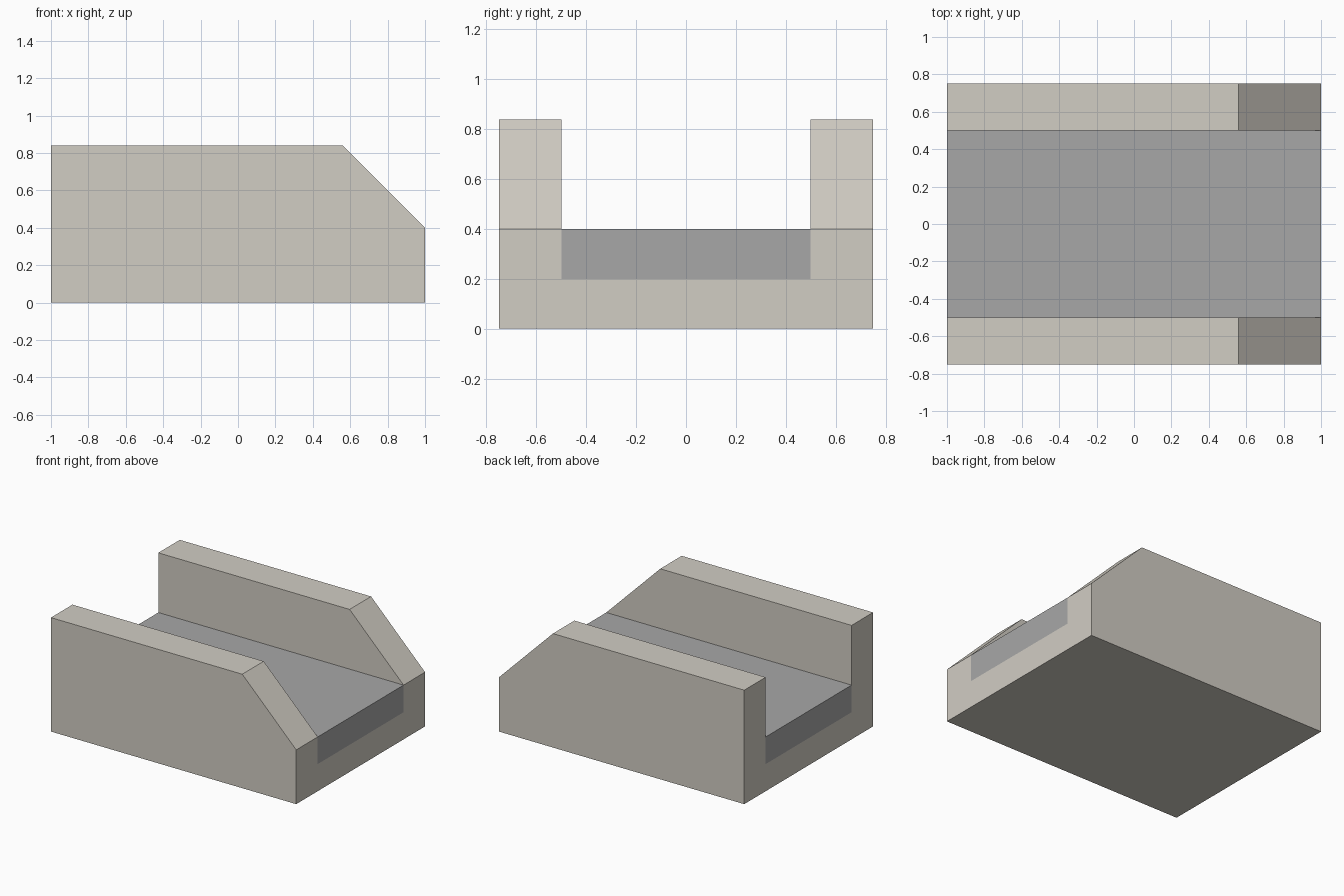
import bpy, bmesh
from mathutils import Vector

if "Cube" in bpy.data.objects:
    bpy.data.objects.remove(bpy.data.objects["Cube"])


def material(name, rgb):
    m = bpy.data.materials.new(name)
    m.diffuse_color = (*rgb, 1.0)
    m.use_nodes = True
    m.node_tree.nodes["Principled BSDF"].inputs["Base Color"].default_value = m.diffuse_color
    return m


def extrude_along_x(name, profile, mat, cut=None):
    """Extrude a (y, z) profile from x=-1 to x=1, optionally trimmed by a plane."""
    bm = bmesh.new()
    face = bm.faces.new([bm.verts.new((-1, y, z)) for y, z in profile])
    new = bmesh.ops.extrude_face_region(bm, geom=[face], use_keep_orig=True)["geom"]
    bmesh.ops.translate(bm, vec=(2, 0, 0),
                        verts=[v for v in new if isinstance(v, bmesh.types.BMVert)])
    bmesh.ops.recalc_face_normals(bm, faces=bm.faces[:])
    if cut:
        point, normal = cut
        bmesh.ops.bisect_plane(bm, geom=bm.verts[:] + bm.edges[:] + bm.faces[:],
                               dist=1e-5, plane_co=point, plane_no=normal,
                               clear_outer=True)
        bmesh.ops.holes_fill(bm, edges=[e for e in bm.edges if e.is_boundary], sides=0)
        bmesh.ops.recalc_face_normals(bm, faces=bm.faces[:])
    mesh = bpy.data.meshes.new(name)
    bm.to_mesh(mesh)
    bm.free()
    mesh.materials.append(mat)
    obj = bpy.data.objects.new(name, mesh)
    bpy.context.collection.objects.link(obj)
    return obj


stone = material("warm light grey", (0.64, 0.61, 0.55))
grey = material("mid grey", (0.39, 0.39, 0.39))

OUT, IN, TOP, DECK, BASE = 0.75, 0.5, 0.84, 0.4, 0.2

# Channel body: base with two side walls, sloped down at the +x end
half = [(OUT, 0), (OUT, TOP), (IN, TOP), (IN, DECK), (IN, BASE)]
channel = half + [(-y, z) for y, z in reversed(half)]
extrude_along_x("channel_body", channel, stone,
                cut=(Vector((1, 0, DECK)), Vector((1, 0, 1)).normalized()))

# Roadway slab filling the bottom of the channel
extrude_along_x("roadway_slab",
                [(-IN, BASE), (IN, BASE), (IN, DECK), (-IN, DECK)], grey)
